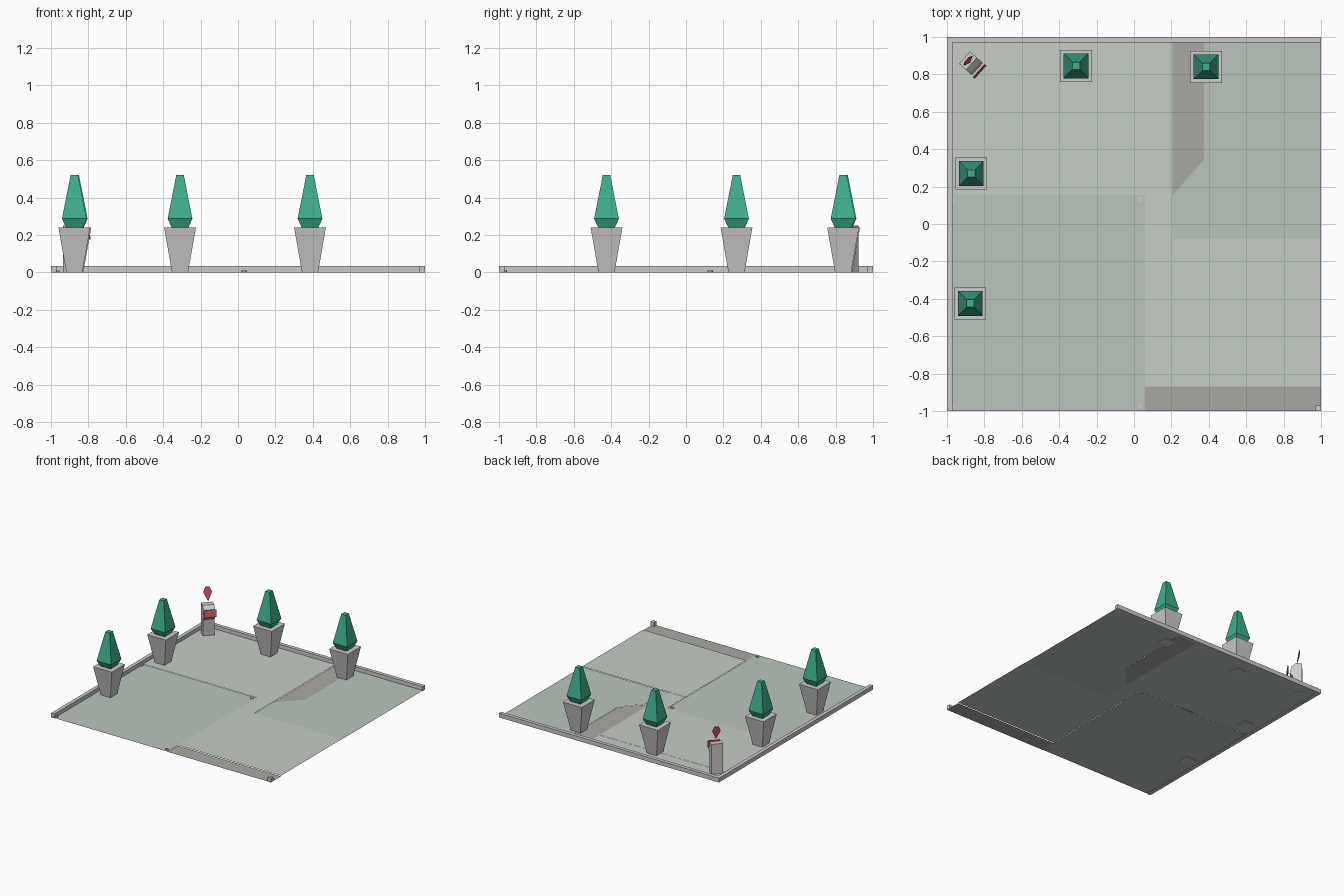
import bpy, bmesh, math
from mathutils import Matrix, Vector

if "Cube" in bpy.data.objects:
    bpy.data.objects.remove(bpy.data.objects["Cube"])


def material(name, rgb):
    m = bpy.data.materials.new(name)
    m.diffuse_color = (*rgb, 1)
    m.use_nodes = True
    m.node_tree.nodes["Principled BSDF"].inputs["Base Color"].default_value = m.diffuse_color
    return m


SAGE = material("sage", (0.49, 0.56, 0.50))
PALE = material("pale_sage", (0.55, 0.61, 0.55))
STONE = material("dark_stone", (0.40, 0.40, 0.37))
LEAF = material("leaf", (0.05, 0.42, 0.27))
RED = material("red", (0.65, 0.10, 0.12))


def mesh_object(name, verts, faces, mat=None):
    me = bpy.data.meshes.new(name)
    me.from_pydata(verts, [], faces)
    bm = bmesh.new()
    bm.from_mesh(me)
    bmesh.ops.recalc_face_normals(bm, faces=bm.faces)
    bm.to_mesh(me)
    bm.free()
    ob = bpy.data.objects.new(name, me)
    bpy.context.collection.objects.link(ob)
    if mat:
        me.materials.append(mat)
    return ob


def sheet(name, points, z, mat):
    """Flat paving panel facing up (points counter-clockwise)."""
    me = bpy.data.meshes.new(name)
    me.from_pydata([(x, y, z) for x, y in points], [], [range(len(points))])
    me.materials.append(mat)
    ob = bpy.data.objects.new(name, me)
    bpy.context.collection.objects.link(ob)


def rect(x0, y0, x1, y1):
    return [(x0, y0), (x1, y0), (x1, y1), (x0, y1)]


def square_stack(name, x, y, rings, mat=None):
    """Square cross-sections (half width, height) joined from bottom to top."""
    verts = [(x + sx * h, y + sy * h, z) for h, z in rings
             for sx, sy in ((-1, -1), (1, -1), (1, 1), (-1, 1))]
    faces = [(0, 1, 2, 3), tuple(range(len(verts) - 4, len(verts)))]
    for r in range(len(rings) - 1):
        for i in range(4):
            j = (i + 1) % 4
            faces.append((4 * r + i, 4 * r + j, 4 * r + 4 + j, 4 * r + 4 + i))
    return mesh_object(name, verts, faces, mat)


def prism(name, points, to_world, depth, mat=None):
    """Extrude a closed 2D outline by depth, mapped by to_world(u, v, w)."""
    n = len(points)
    verts = [to_world(u, v, w) for w in (-depth / 2, depth / 2) for u, v in points]
    faces = [tuple(range(n)), tuple(range(n, 2 * n))]
    faces += [(i, (i + 1) % n, n + (i + 1) % n, n + i) for i in range(n)]
    return mesh_object(name, verts, faces, mat)


def flat(u, v, w):
    return (u, v, 0.0175 + w)


# Paving panels with tiny level changes
sheet("paving_front_left", rect(-1, -1, 0.06, 0.155), 0.003, SAGE)
sheet("paving_middle", rect(-1, 0.155, 0.205, 0.83), 0.005, PALE)
sheet("paving_back", rect(-1, 0.83, 0.205, 1), 0.004, PALE)
sheet("paving_link", rect(0.06, -0.08, 0.205, 0.155), 0.005, PALE)
sheet("paving_front_right", rect(0.06, -0.87, 1, -0.08), 0.006, PALE)
sheet("paving_right", [(0.205, -0.08), (1, -0.08), (1, 1), (0.375, 1),
                       (0.375, 0.345), (0.205, 0.155)], 0.003, SAGE)
sheet("channel_back", [(0.205, 0.155), (0.375, 0.345), (0.375, 1), (0.205, 1)],
      0.001, STONE)
sheet("channel_front", rect(0.06, -1, 1, -0.87), 0.001, STONE)

# Curbs along the back and left, with a corner stub
prism("curb", [(-1, -1), (-0.97, -1), (-0.97, 0.97), (1, 0.97), (1, 1), (-1, 1)],
      flat, 0.035)
prism("corner_stub", rect(0.97, -1, 1, -0.97), flat, 0.035)

# Small pegs at the corners of the front left panel
for x in (-0.968, 0.033):
    for y in (-0.972, 0.13):
        bpy.ops.mesh.primitive_cylinder_add(vertices=8, radius=0.014, depth=0.01,
                                            location=(x, y, 0.005))
        bpy.context.object.name = "floor_peg"

# Potted topiary trees
for x, y in ((-0.31, 0.845), (0.385, 0.84), (-0.87, 0.27), (-0.875, -0.425)):
    square_stack("planter", x, y, [(0.043, 0), (0.085, 0.24)])
    square_stack("topiary", x, y, [(0.045, 0.24), (0.066, 0.287), (0.02, 0.52)], LEAF)

# Information kiosk in the back corner, facing the middle of the floor
FACING = Vector((0.74, -0.67, 0)).normalized()
SIDE = Vector((-FACING.y, FACING.x, 0))
BACK = Vector((-0.906, 0.89, 0))


def kiosk(u, v, w):
    return BACK + FACING * u + SIDE * w + Vector((0, 0, v))


prism("kiosk_body", [(0, 0), (0.06, 0), (0.068, 0.14), (0.092, 0.17),
                     (0.078, 0.225), (0.05, 0.25), (0, 0.25)], kiosk, 0.088)
prism("kiosk_screen", [(0.112, 0.175), (0.116, 0.176), (0.107, 0.235), (0.103, 0.234)],
      kiosk, 0.095, RED)

# Floating diamond marker above the kiosk
diamond = [(0, 0.275), (0.033, 0.345), (0.016, 0.385), (-0.016, 0.385), (-0.033, 0.345)]
prism("kiosk_marker", diamond,
      lambda u, v, w: kiosk(0.027 + w - 0.2 * (v - 0.335), v, u), 0.004, RED)
